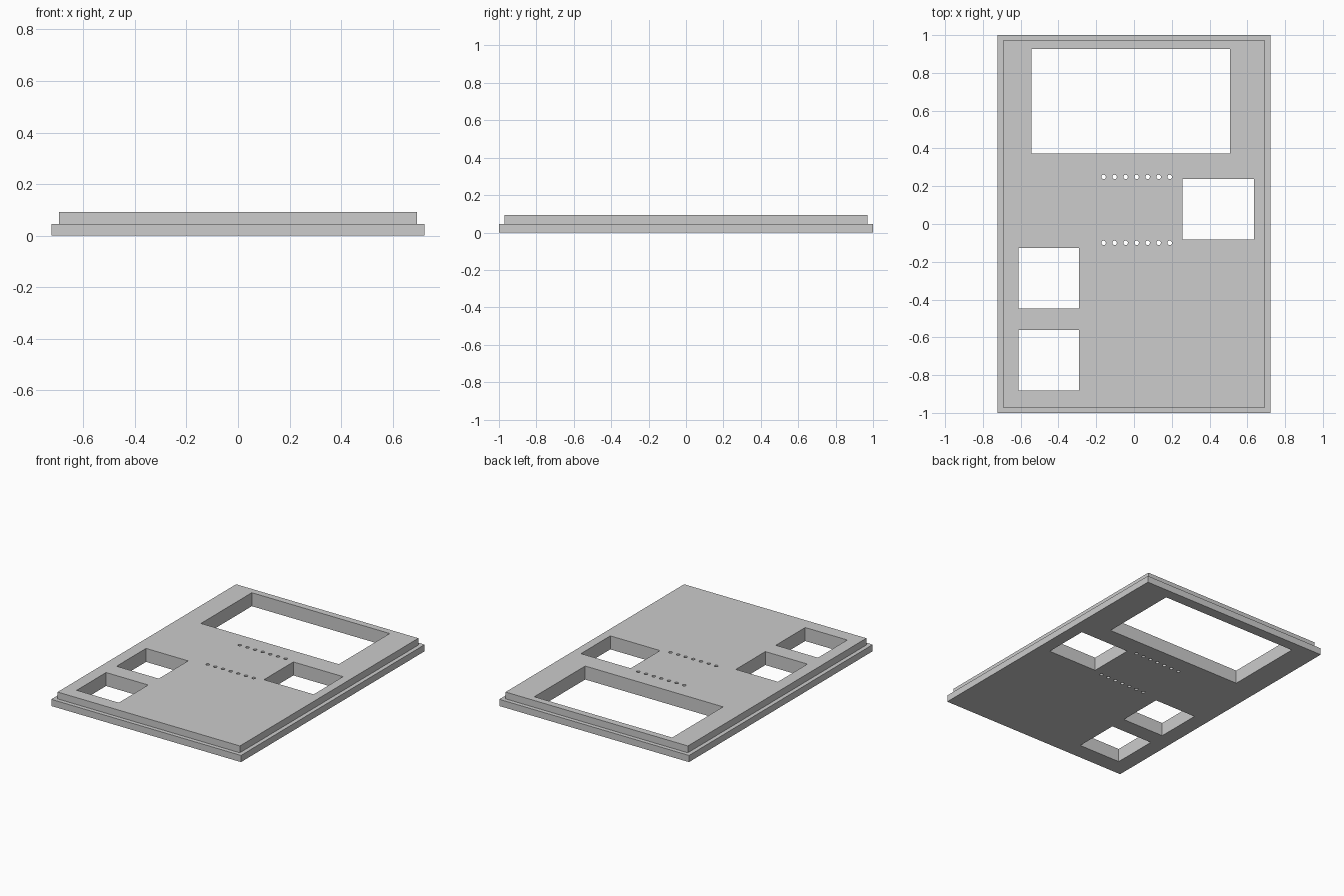
import bpy
import bmesh
from mathutils import Matrix, Vector

cube = bpy.data.objects.get("Cube")
if cube:
    bpy.data.objects.remove(cube, do_unlink=True)

HALF_X, HALF_Y = 0.723, 1.0
STEP_Z, TOP_Z, LIP = 0.046, 0.093, 0.04

grey = bpy.data.materials.new("light grey plastic")
grey.use_nodes = True
grey.diffuse_color = (0.604, 0.604, 0.604, 1)
grey.node_tree.nodes["Principled BSDF"].inputs["Base Color"].default_value = grey.diffuse_color


def add_box(bm, x0, x1, y0, y1, z0, z1):
    centre = Vector((x0 + x1, y0 + y1, z0 + z1)) / 2
    size = Vector((x1 - x0, y1 - y0, z1 - z0))
    matrix = Matrix.Translation(centre) @ Matrix.Diagonal(size).to_4x4()
    bmesh.ops.create_cube(bm, size=1, matrix=matrix)


def make_object(name, bm):
    mesh = bpy.data.meshes.new(name)
    bm.to_mesh(mesh)
    bm.free()
    mesh.materials.append(grey)
    obj = bpy.data.objects.new(name, mesh)
    bpy.context.collection.objects.link(obj)
    return obj


# Stepped panel: a slab whose top is inset and raised
bm = bmesh.new()
add_box(bm, -HALF_X, HALF_X, -HALF_Y, HALF_Y, 0, STEP_Z)
bm.normal_update()
top = max(bm.faces, key=lambda f: f.calc_center_median().z)
bmesh.ops.inset_region(bm, faces=[top], thickness=LIP)
raised = bmesh.ops.extrude_discrete_faces(bm, faces=[top])["faces"][0]
bmesh.ops.translate(bm, verts=raised.verts, vec=(0, 0, TOP_Z - STEP_Z))
bmesh.ops.recalc_face_normals(bm, faces=bm.faces)
panel = make_object("stepped_panel", bm)

# Cutters for the rectangular openings
bm = bmesh.new()
openings = [
    (-0.543, 0.508, 0.372, 0.926),    # large display window
    (0.256, 0.635, -0.083, 0.237),    # side window
    (-0.612, -0.291, -0.448, -0.127), # upper square window
    (-0.612, -0.291, -0.882, -0.562), # lower square window
]
for x0, x1, y0, y1 in openings:
    add_box(bm, x0, x1, y0, y1, -0.1, 0.2)

# Cutters for the two rows of pin holes
for y in (0.249, -0.1):
    for i in range(7):
        bmesh.ops.create_cone(
            bm, cap_ends=True, segments=16, radius1=0.012, radius2=0.012,
            depth=0.3, matrix=Matrix.Translation((-0.161 + i * 0.0583, y, 0.05)))
cutter = make_object("opening_cutter", bm)
cutter.hide_render = True

# Cut every opening, then drop the cutter
cut = panel.modifiers.new("openings", "BOOLEAN")
cut.operation = "DIFFERENCE"
cut.solver = "EXACT"
cut.object = cutter
bpy.context.view_layer.objects.active = panel
panel.select_set(True)
bpy.ops.object.modifier_apply(modifier=cut.name)
bpy.data.objects.remove(cutter, do_unlink=True)
